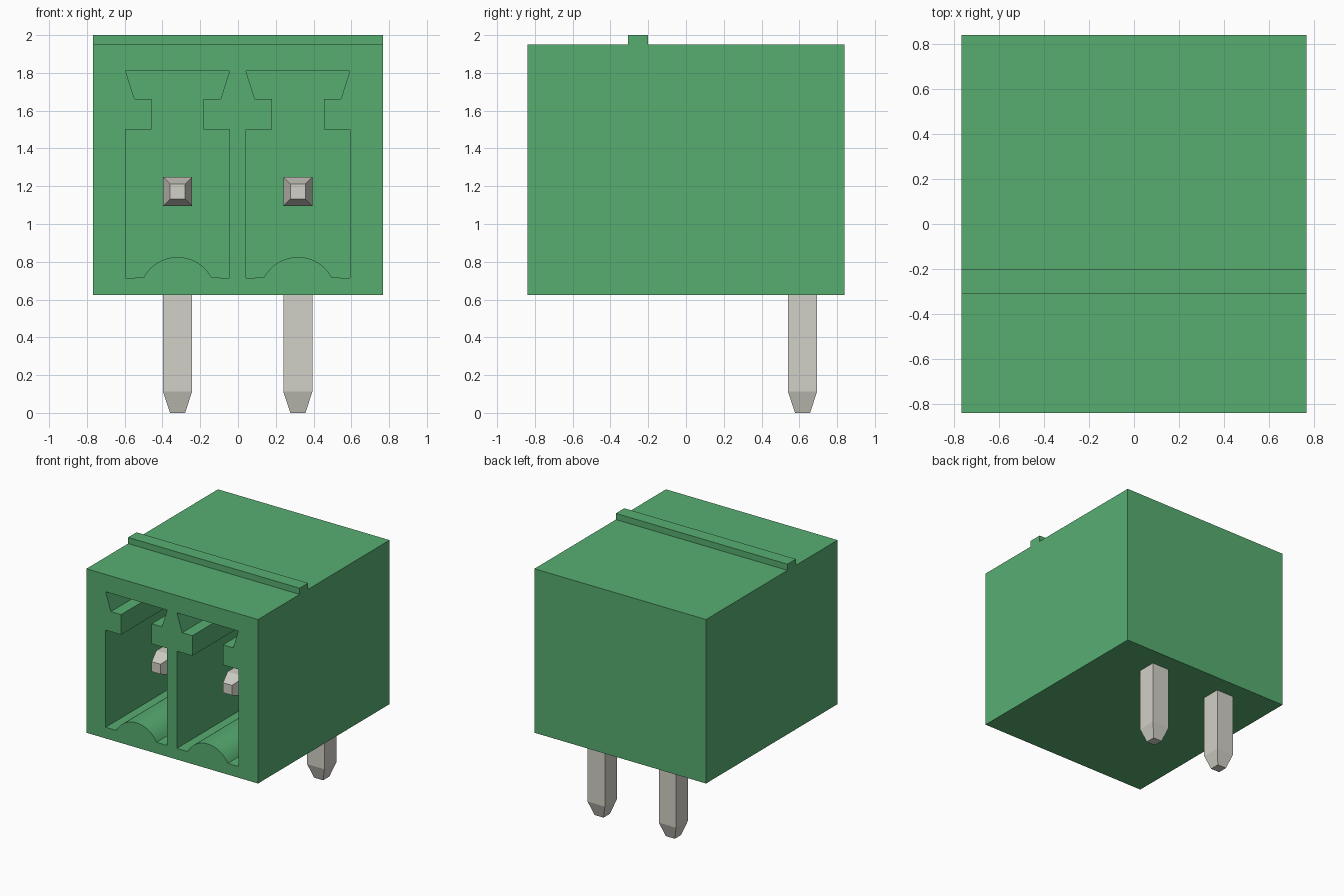
import bpy, bmesh, math
from mathutils import Vector

cube = bpy.data.objects.get("Cube")
if cube:
    bpy.data.objects.remove(cube, do_unlink=True)


def material(name, rgb):
    m = bpy.data.materials.new(name)
    m.use_nodes = True
    m.diffuse_color = (*rgb, 1)
    m.node_tree.nodes["Principled BSDF"].inputs["Base Color"].default_value = (*rgb, 1)
    return m


GREEN = material("green plastic", (0.095, 0.42, 0.167))
METAL = material("grey metal", (0.644, 0.638, 0.571))


def finish(name, bm, mat):
    bmesh.ops.recalc_face_normals(bm, faces=bm.faces)
    me = bpy.data.meshes.new(name)
    bm.to_mesh(me)
    bm.free()
    me.materials.append(mat)
    ob = bpy.data.objects.new(name, me)
    bpy.context.collection.objects.link(ob)
    return ob


def prism(name, points, direction, mat):
    """Extrude a closed 3D outline along a direction."""
    bm = bmesh.new()
    face = bm.faces.new([bm.verts.new(p) for p in points])
    ext = bmesh.ops.extrude_face_region(bm, geom=[face])
    verts = [v for v in ext["geom"] if isinstance(v, bmesh.types.BMVert)]
    bmesh.ops.translate(bm, verts=verts, vec=direction)
    return finish(name, bm, mat)


def select_only(ob):
    bpy.ops.object.select_all(action="DESELECT")
    ob.select_set(True)
    bpy.context.view_layer.objects.active = ob


HALF_W, HALF_D = 0.767, 0.84
BASE, TOP = 0.625, 1.95
PIN_X = (-0.32, 0.317)
CAVITY_BACK = 0.44
PIN_Z, TAIL_Y = 1.172, 0.617

# Housing: side profile with the top ridge, extruded across the width
side = [(-HALF_D, BASE), (HALF_D, BASE), (HALF_D, TOP), (-0.2, TOP),
        (-0.2, 2.0), (-0.308, 2.0), (-0.308, TOP), (-HALF_D, TOP)]
housing = prism("housing", [(-HALF_W, y, z) for y, z in side], (2 * HALF_W, 0, 0), GREEN)

# Socket outline: right half above the floor, mirrored, then the floor hump
half = [(0.275, 0.715), (0.275, 1.5), (0.137, 1.5), (0.137, 1.662),
        (0.228, 1.662), (0.275, 1.81)]
outline = half + [(-x, z) for x, z in reversed(half)]
radius, spread = 0.203, math.asin(0.18 / 0.203)
steps = 20
for i in range(steps + 1):
    a = -spread + 2 * spread * i / steps
    outline.append((radius * math.sin(a), 0.825 - radius + radius * math.cos(a)))

# Cut one socket for each contact
for cx in PIN_X:
    cutter = prism("socket_cutter", [(cx + x, -HALF_D - 0.1, z) for x, z in outline],
                   (0, CAVITY_BACK + HALF_D + 0.1, 0), GREEN)
    cutter.hide_render = True
    mod = housing.modifiers.new("socket", "BOOLEAN")
    mod.operation, mod.solver, mod.object = "DIFFERENCE", "EXACT", cutter
    select_only(housing)
    bpy.ops.object.modifier_apply(modifier=mod.name)
    bpy.data.objects.remove(cutter, do_unlink=True)

select_only(housing)
bpy.ops.object.shade_smooth_by_angle(angle=math.radians(20))


# Contacts: a square section swept round a mitred right angle, tapered at both ends
def contact(name, cx):
    h, t, taper = 0.077, 0.04, 0.113
    tip_y = -0.588
    slant = Vector((0, 1, 1))     # mitre section at the bend
    up, back = Vector((0, 0, 1)), Vector((0, 1, 0))
    rings = [(tip_y, PIN_Z, t, up), (tip_y + taper, PIN_Z, h, up),
             (TAIL_Y, PIN_Z, h, slant),
             (TAIL_Y, taper, h, back), (TAIL_Y, 0, t, back)]
    bm = bmesh.new()
    loops = []
    for y, z, r, axis in rings:
        c = Vector((cx, y, z))
        loops.append([bm.verts.new(c + Vector((sx * r, 0, 0)) + axis * (sa * r))
                      for sx, sa in ((-1, -1), (1, -1), (1, 1), (-1, 1))])
    for a, b in zip(loops, loops[1:]):
        for i in range(4):
            j = (i + 1) % 4
            bm.faces.new((a[i], a[j], b[j], b[i]))
    bm.faces.new(loops[0])
    bm.faces.new(loops[-1])
    return finish(name, bm, METAL)


contact("right_contact_pin", PIN_X[0])
contact("left_contact_pin", PIN_X[1])
